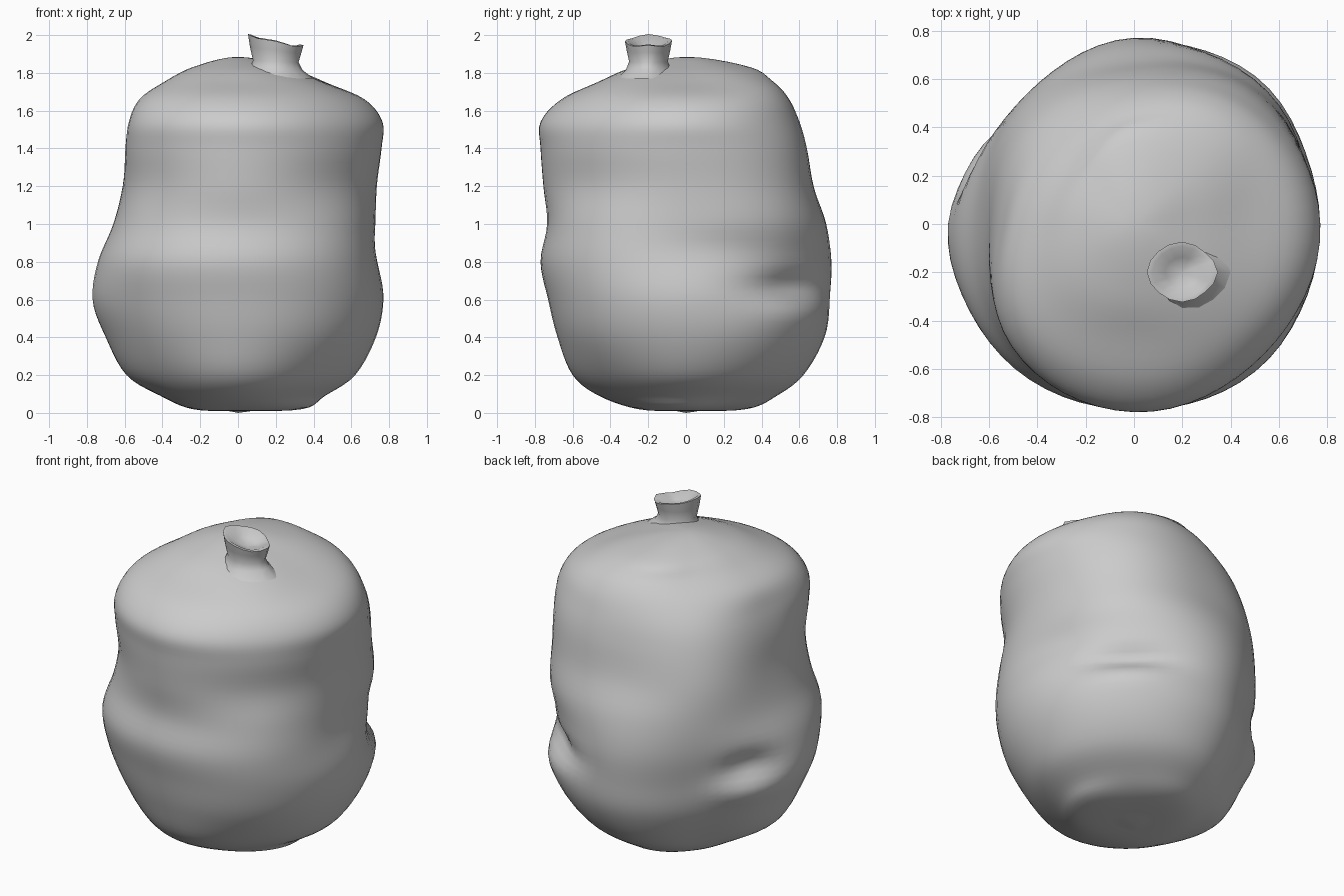
import bpy, bmesh, math

if "Cube" in bpy.data.objects:
    bpy.data.objects.remove(bpy.data.objects["Cube"])

# Each level: height, then radius towards 0, 45, 90 ... 315 degrees (0 = +x, 90 = +y)
LEVELS = [
    (0.02, .34, .28, .32, .27, .24, .26, .25, .30),
    (0.09, .46, .45, .48, .43, .41, .43, .46, .44),
    (0.20, .62, .62, .62, .52, .59, .56, .60, .58),
    (0.40, .73, .75, .73, .62, .70, .67, .68, .71),
    (0.60, .77, .76, .76, .66, .77, .74, .73, .77),
    (0.80, .745, .75, .77, .69, .74, .775, .77, .79),
    (1.00, .73, .78, .74, .69, .66, .72, .735, .77),
    (1.20, .735, .76, .67, .67, .61, .69, .755, .74),
    (1.40, .76, .74, .63, .62, .585, .71, .77, .76),
    (1.54, .765, .70, .59, .56, .55, .71, .77, .75),
    (1.66, .67, .64, .53, .47, .50, .63, .66, .66),
    (1.75, .46, .53, .45, .36, .38, .47, .47, .50),
    (1.83, .25, .32, .34, .25, .24, .27, .28, .27),
]
N, SUB = 64, 5


def cubic(a, b, c, d, t):
    return b + .5 * t * (c - a + t * (2*a - 5*b + 4*c - d + t * (3*(b - c) + d - a)))


def ring_radius(row, ang):
    r = row[1:]
    u = ang / (2 * math.pi) * 8
    i = int(u)
    return cubic(*[r[(i + k) % 8] for k in (-1, 0, 1, 2)], u - i)


def bump(ang, z, deg, height, w_deg, w_z, amount):
    da = (math.degrees(ang) - deg + 180) % 360 - 180
    return amount * math.exp(-(da / w_deg)**2 - ((z - height) / w_z)**2)


def loft(name, rings, bottom, top):
    bm = bmesh.new()
    loops = [[bm.verts.new(p) for p in ring] for ring in rings]
    for a, b in zip(loops, loops[1:]):
        n = len(a)
        for i in range(n):
            bm.faces.new((a[i], a[(i+1) % n], b[(i+1) % n], b[i]))
    for loop, tip, flip in ((loops[0], bottom, True), (loops[-1], top, False)):
        if tip is None:
            continue
        v = bm.verts.new(tip)
        n = len(loop)
        for i in range(n):
            p, q = loop[i], loop[(i+1) % n]
            bm.faces.new((q, p, v) if flip else (p, q, v))
    me = bpy.data.meshes.new(name)
    bm.to_mesh(me)
    bm.free()
    ob = bpy.data.objects.new(name, me)
    bpy.context.collection.objects.link(ob)
    me.shade_smooth()
    return ob


# Lumpy fruit body
low = (0.01,) + (0.0,) * 8
high = (1.885,) + (0.0,) * 8
rows = [LEVELS[0], low] + LEVELS + [high, LEVELS[-1]]
rows[0] = (LEVELS[0][0],) + tuple(-r for r in LEVELS[0][1:])
rows[-1] = (LEVELS[-1][0],) + tuple(-r for r in LEVELS[-1][1:])
rings = []
for k in range(1, len(rows) - 2):
    for s in range(SUB):
        if k == 1 and s == 0:
            continue
        t = s / SUB
        z = cubic(*[rows[k+j][0] for j in (-1, 0, 1, 2)], t)
        ring = []
        for i in range(N):
            a = 2 * math.pi * i / N
            r = cubic(*[ring_radius(rows[k+j], a) for j in (-1, 0, 1, 2)], t)
            # side dimples and the small lumps below them
            r += bump(a, z, 48, .67, 20, .07, -.06) + bump(a, z, 48, .53, 20, .09, .03)
            r += bump(a, z, 157, .68, 13, .09, -.06) + bump(a, z, 152, .53, 15, .09, .03)
            r += bump(a, z, 12, .87, 25, .10, -.02)
            ring.append((r * math.cos(a), r * math.sin(a), z))
        rings.append(ring)
loft("fruit_body", rings, (0, 0, 0.0), (0, 0, 1.885))

# Stem stub with flared, uneven rim and hollow top
RIM = (.02, -.02, .01, .0, .02, -.01, .0, -.02)
stem = []
for r, z, tilt in ((.19, 1.77, 0), (.135, 1.815, 0), (.115, 1.86, .2), (.13, 1.92, .5),
                   (.14, 1.968, 1), (.12, 1.968, 1), (.07, 1.935, .8)):
    ring = []
    for i in range(16):
        a = 2 * math.pi * i / 16
        w = RIM[i // 2] if i % 2 == 0 else (RIM[i // 2] + RIM[(i // 2 + 1) % 8]) / 2
        rr = r * (1 + w * 2.5)
        x, y = rr * math.cos(a), rr * .88 * math.sin(a)
        ring.append((.2 + x, -.2 + y, z + tilt * (w * .4 - .2 * x)))
    stem.append(ring)
ob = loft("stem", stem, None, (.2, -.2, 1.92))
bpy.context.view_layer.objects.active = ob
ob.select_set(True)
bpy.ops.object.shade_smooth_by_angle(angle=math.radians(50))
